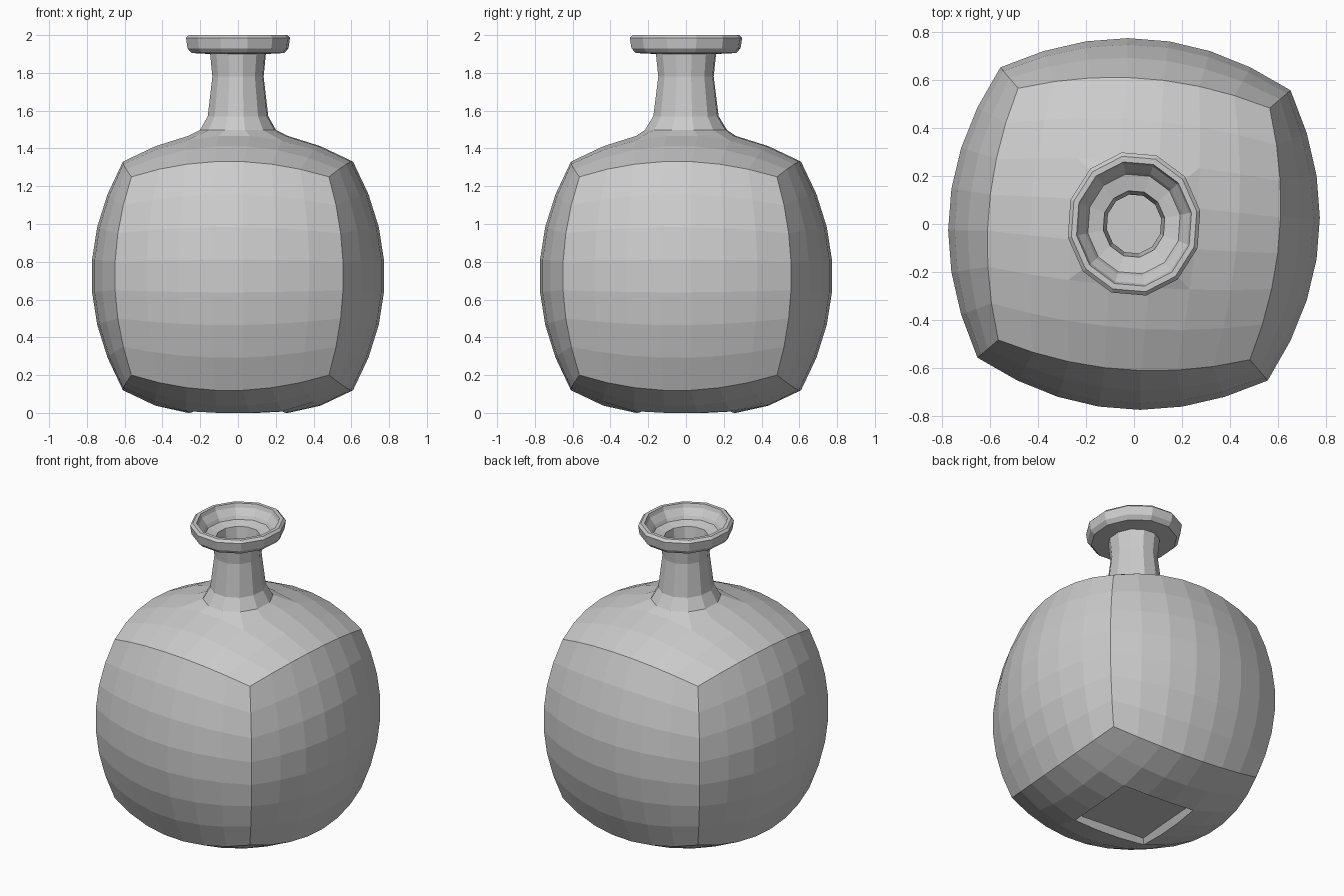
import bpy, bmesh
from math import cos, sin, atan2, radians, pi
from mathutils import Vector, Matrix

if "Cube" in bpy.data.objects:
    bpy.data.objects.remove(bpy.data.objects["Cube"])

R, CZ, TURN = 0.775, 0.725, radians(-4.5)
bm = bmesh.new()

# Body: 7x7 gridded cube, partly rounded towards a sphere
bmesh.ops.create_cube(bm, size=2)
bmesh.ops.subdivide_edges(bm, edges=bm.edges[:], cuts=6, use_grid_fill=True)


def centre_faces(side):
    return [f for f in bm.faces
            if f.calc_center_median().z * side > 0.99
            and max(abs(v.co.x) for v in f.verts) < 0.5
            and max(abs(v.co.y) for v in f.verts) < 0.5]


base, opening = centre_faces(-1), centre_faces(1)
bmesh.ops.delete(bm, geom=opening, context='FACES')


def bulge(p, q, r):
    return R * p * (1 - 0.217 * (q * q + r * r) + 0.111 * q * q * r * r)


for v in bm.verts:
    x, y, z = v.co
    v.co = Vector((bulge(x, y, z), bulge(y, x, z),
                   max(0.0, CZ + bulge(z, x, y))))

# Recessed base panel
bmesh.ops.inset_region(bm, faces=base, thickness=0.025, depth=0)
for v in {v for f in base for v in f.verts}:
    v.co.z = 0.04
bmesh.ops.rotate(bm, verts=bm.verts[:], cent=(0, 0, 0),
                 matrix=Matrix.Rotation(TURN, 3, 'Z'))

# Neck, lip and inner throat: 12-sided rings grown from the top opening
profile = [(0.205, 1.497), (0.163, 1.57), (0.138, 1.78), (0.15, 1.9),
           (0.25, 1.905), (0.272, 1.93), (0.28, 1.985), (0.265, 2.0),
           (0.243, 2.0), (0.235, 1.975), (0.205, 1.935), (0.195, 1.915),
           (0.13, 1.90), (0.115, 1.78), (0.125, 1.57), (0.17, 1.48)]
rim = {v for e in bm.edges if e.is_boundary for v in e.verts}
ring = sorted(rim, key=lambda v: (atan2(v.co.y, v.co.x) - TURN) % (2 * pi))
for r, z in profile:
    new = []
    for i in range(12):
        a = radians(15 + 30 * i) + TURN
        new.append(bm.verts.new((r * cos(a), 1.08 * r * sin(a), z)))
    for i in range(12):
        j = (i + 1) % 12
        bm.faces.new((ring[i], ring[j], new[j], new[i]))
    ring = new

bmesh.ops.recalc_face_normals(bm, faces=bm.faces[:])
mesh = bpy.data.meshes.new("bottle")
bm.to_mesh(mesh)
bm.free()
bpy.context.collection.objects.link(bpy.data.objects.new("bottle", mesh))
